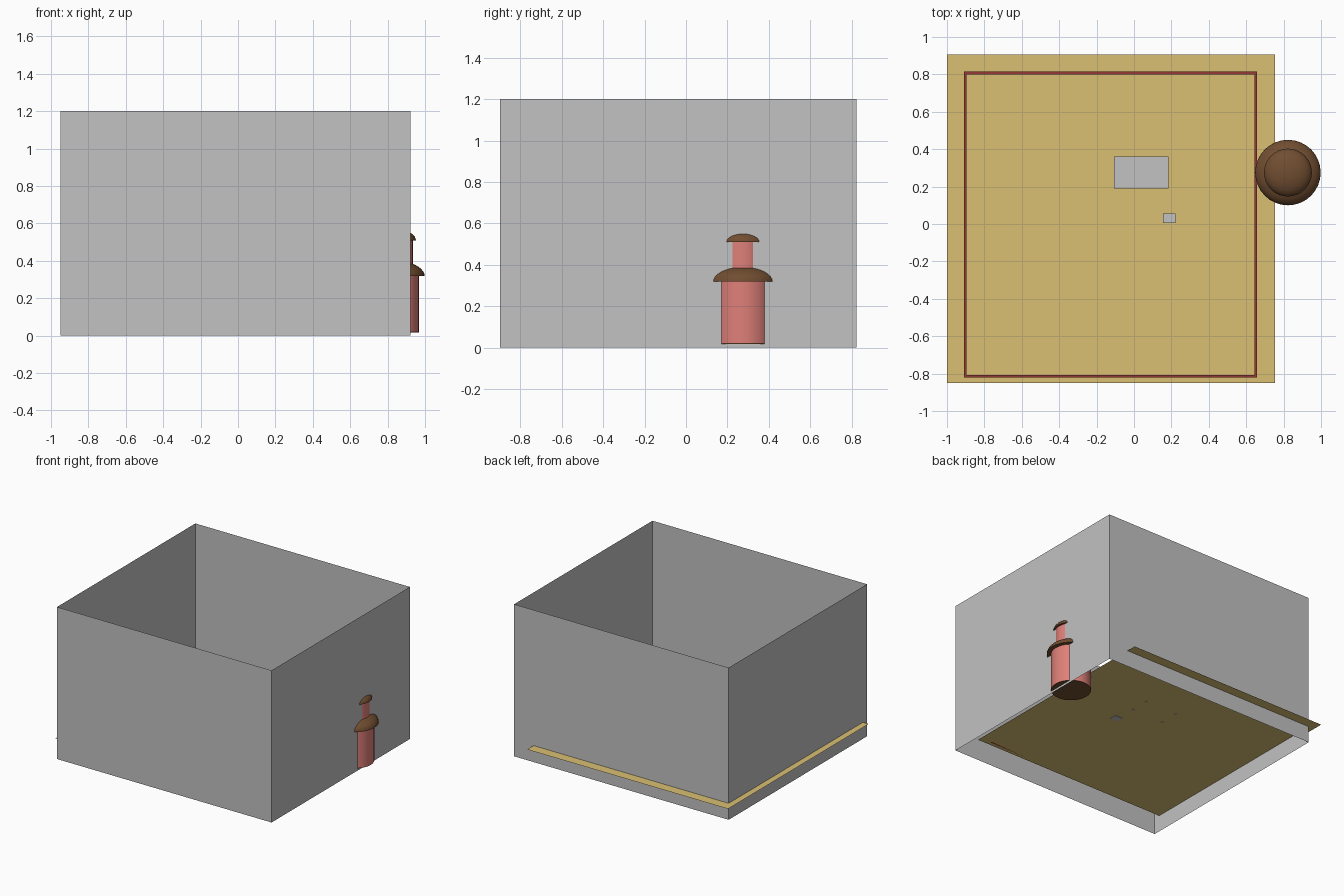
import bpy, bmesh, math

if "Cube" in bpy.data.objects:
    bpy.data.objects.remove(bpy.data.objects["Cube"])


def material(name, rgb):
    m = bpy.data.materials.new(name)
    m.diffuse_color = (*rgb, 1)
    m.use_nodes = True
    m.node_tree.nodes["Principled BSDF"].inputs["Base Color"].default_value = m.diffuse_color
    return m


GREY = material("grey", (0.54, 0.54, 0.54))
SAND = material("sand", (0.70, 0.53, 0.17))
RED = material("dark_red", (0.30, 0.04, 0.035))
PINK = material("salmon", (0.74, 0.215, 0.19))
BROWN = material("brown", (0.165, 0.075, 0.03))


def finish(name, bm, mat, smooth=False):
    me = bpy.data.meshes.new(name)
    bm.to_mesh(me)
    bm.free()
    me.materials.append(mat)
    ob = bpy.data.objects.new(name, me)
    bpy.context.collection.objects.link(ob)
    if smooth:
        bpy.ops.object.select_all(action='DESELECT')
        ob.select_set(True)
        bpy.context.view_layer.objects.active = ob
        bpy.ops.object.shade_smooth_by_angle(angle=math.radians(35))
    return ob


def boxes(name, mat, spans):
    """Several boxes in one object, each as x0, x1, y0, y1, z0, z1."""
    bm = bmesh.new()
    for x0, x1, y0, y1, z0, z1 in spans:
        vs = bmesh.ops.create_cube(bm, size=1)['verts']
        for v in vs:
            v.co = (x1 if v.co.x > 0 else x0,
                    y1 if v.co.y > 0 else y0,
                    z1 if v.co.z > 0 else z0)
    return finish(name, bm, mat)


def lathe(name, mat, profile, cx, cy, n=32):
    """Spin an (r, z) profile about a vertical axis."""
    bm = bmesh.new()
    vs = [bm.verts.new((r, 0, z)) for r, z in profile]
    es = [bm.edges.new(p) for p in zip(vs, vs[1:])]
    bmesh.ops.spin(bm, geom=vs + es, cent=(0, 0, 0), axis=(0, 0, 1),
                   angle=math.tau, steps=n)
    bmesh.ops.remove_doubles(bm, verts=bm.verts, dist=1e-5)
    bmesh.ops.recalc_face_normals(bm, faces=bm.faces)
    bmesh.ops.translate(bm, verts=bm.verts, vec=(cx, cy, 0))
    return finish(name, bm, mat, True)


# Outer walls: single sheets, open above and below
bm = bmesh.new()
corners = [(-0.95, -0.9), (0.923, -0.9), (0.923, 0.825), (-0.95, 0.825)]
low = [bm.verts.new((x, y, 0)) for x, y in corners]
high = [bm.verts.new((x, y, 1.2)) for x, y in corners]
for i in range(4):
    j = (i + 1) % 4
    bm.faces.new((low[i], low[j], high[j], high[i]))
finish("outer_walls", bm, GREY)

# Floor sheet, offset so that it passes through two walls
FLOOR = 0.13
bm = bmesh.new()
bm.faces.new([bm.verts.new((x, y, FLOOR)) for x, y in
              [(-1, -0.85), (0.753, -0.85), (0.753, 0.905), (-1, 0.905)]])
finish("floor", bm, SAND)

# Low red border on the floor
x0, x1, y0, y1, t = -0.91, 0.658, -0.822, 0.815, 0.015
z0, z1 = FLOOR, FLOOR + 0.04
boxes("floor_border", RED, [
    (x0, x1, y0, y0 + t, z0, z1), (x0, x1, y1 - t, y1, z0, z1),
    (x0, x0 + t, y0 + t, y1 - t, z0, z1), (x1 - t, x1, y0 + t, y1 - t, z0, z1)])

# Table with slim legs
boxes("table_top", GREY, [(-0.107, 0.185, 0.19, 0.362, 0.255, 0.27)])
legs = [(-0.10, 0.20), (0.178, 0.20), (-0.10, 0.352), (0.178, 0.352)]
boxes("table_legs", GREY, [(x - .007, x + .007, y - .007, y + .007, 0.127, 0.255)
                           for x, y in legs])

# Stool
boxes("stool", GREY, [(0.155, 0.223, 0.005, 0.057, 0.127, 0.2)])

# Two-tier round tower half outside the right wall
CX, CY = 0.823, 0.275


def dome(name, r, z):
    prof = [(r * math.cos(a), z + 0.49 * r * math.sin(a))
            for a in (math.pi / 2 * i / 10 for i in range(10))]
    lathe(name, BROWN, [(0, z)] + prof + [(0, z + 0.49 * r)], CX, CY)


lathe("tower_base", BROWN, [(0, 0.018), (0.144, 0.018), (0.144, 0.021), (0, 0.021)], CX, CY)
lathe("lower_drum", PINK, [(0.144, 0.021), (0.144, 0.32)], CX, CY)
dome("lower_roof", 0.175, 0.318)
lathe("upper_drum", PINK, [(0.112, 0.36), (0.112, 0.512)], CX, CY)
dome("upper_roof", 0.128, 0.51)
